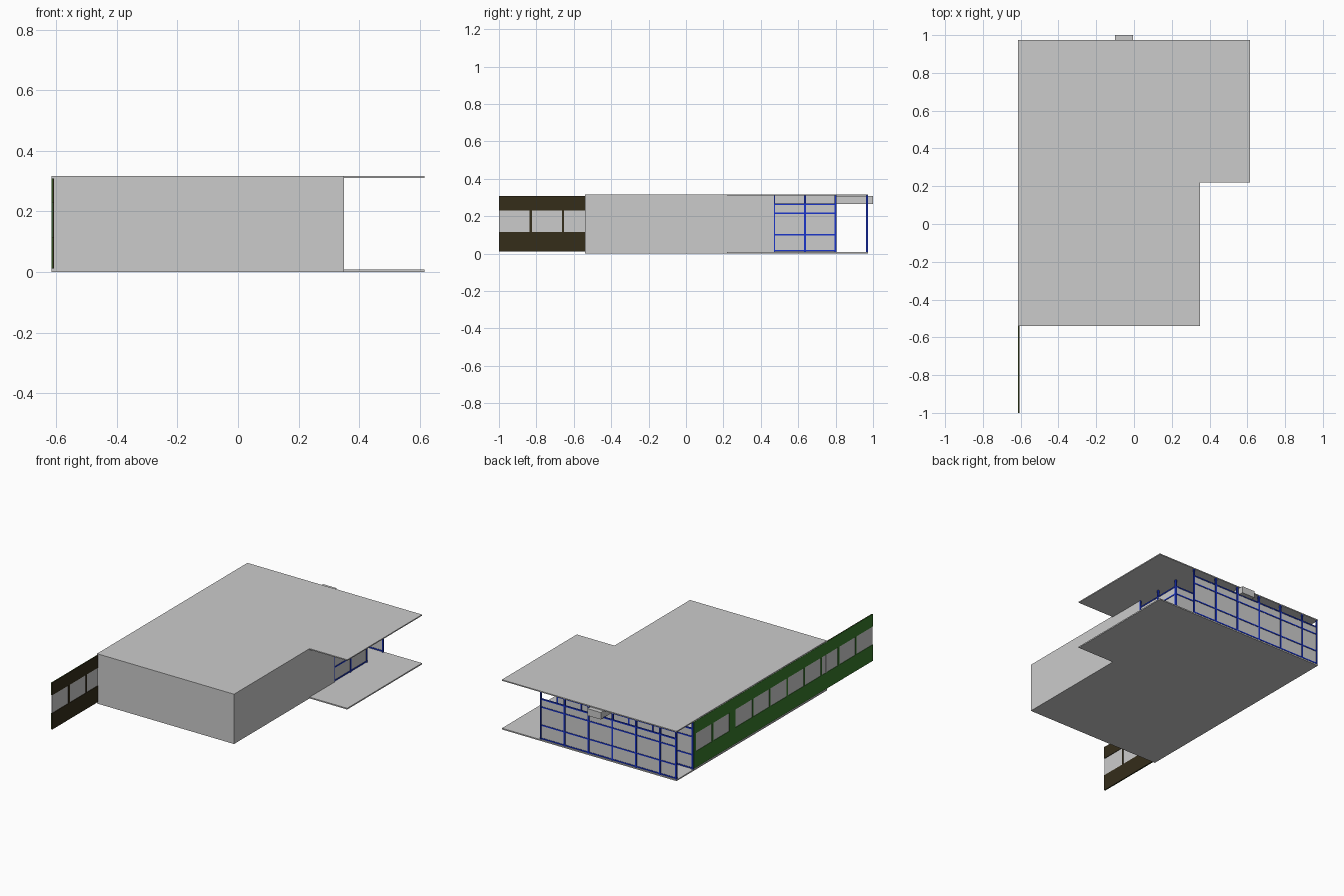
import bpy, bmesh

if "Cube" in bpy.data.objects:
    bpy.data.objects.remove(bpy.data.objects["Cube"])

def material(name, color):
    m = bpy.data.materials.new(name)
    m.diffuse_color = (*color, 1)
    m.use_nodes = True
    m.node_tree.nodes["Principled BSDF"].inputs["Base Color"].default_value = m.diffuse_color
    return m

BLUE = material("blue_frame", (0.01, 0.035, 0.6))
GREEN = material("green_cladding", (0.04, 0.2, 0.025))
BROWN = material("brown_lining", (0.035, 0.026, 0.01))

def boxes(name, spans, mat=None):
    """One object made of boxes, each given as (x0, x1, y0, y1, z0, z1)."""
    bm = bmesh.new()
    for x0, x1, y0, y1, z0, z1 in spans:
        verts = bmesh.ops.create_cube(bm, size=1)["verts"]
        for v in verts:
            v.co.x = x1 if v.co.x > 0 else x0
            v.co.y = y1 if v.co.y > 0 else y0
            v.co.z = z1 if v.co.z > 0 else z0
    return finish(name, bm, mat)

def finish(name, bm, mat=None):
    bmesh.ops.recalc_face_normals(bm, faces=bm.faces)
    me = bpy.data.meshes.new(name)
    bm.to_mesh(me)
    bm.free()
    ob = bpy.data.objects.new(name, me)
    bpy.context.collection.objects.link(ob)
    if mat:
        me.materials.append(mat)
    return ob

# L-shaped floor and roof slabs
PLAN = [(-0.615, -0.54), (0.35, -0.54), (0.35, 0.22),
        (0.615, 0.22), (0.615, 0.973), (-0.615, 0.973)]

def slab(name, z0, z1):
    bm = bmesh.new()
    face = bm.faces.new([bm.verts.new((x, y, z0)) for x, y in PLAN])
    ext = bmesh.ops.extrude_face_region(bm, geom=[face])["geom"]
    for v in ext:
        if isinstance(v, bmesh.types.BMVert):
            v.co.z = z1
    # close the underside if the extrusion consumed it
    if not face.is_valid:
        bmesh.ops.holes_fill(bm, edges=bm.edges)
    finish(name, bm)

slab("floor", 0.0, 0.008)
slab("roof", 0.31, 0.317)

# Solid walls
boxes("front_wall", [(-0.615, 0.35, -0.54, -0.53, 0.008, 0.31)])
boxes("right_wall", [(0.34, 0.35, -0.53, 0.47, 0.008, 0.31)])
boxes("left_inner_wall", [(-0.605, -0.60, -0.53, 0.80, 0.008, 0.31)])

# Glazed screens: posts, rails and a pane, along x or y
RAILS = (0.015, 0.10, 0.215, 0.265)

def screen(name, axis, at, stops):
    def place(a0, a1, half, z0, z1):
        if axis == "x":
            return (a0, a1, at - half, at + half, z0, z1)
        return (at - half, at + half, a0, a1, z0, z1)
    lo, hi = min(stops), max(stops)
    bars = [place(s - 0.005, s + 0.005, 0.005, 0.008, 0.31) for s in stops]
    bars += [place(lo, hi, 0.004, z - 0.004, z + 0.004) for z in RAILS]
    boxes(name + "_frame", bars, BLUE)
    boxes(name + "_glass", [place(lo, hi, 0.0015, 0.012, 0.265)])

across = [0.344 - 0.168 * i for i in range(6)] + [-0.609]
screen("outer_screen", "x", 0.967, across)
screen("inner_screen", "x", 0.80, across)
screen("side_screen", "y", 0.345, [0.472, 0.636, 0.80])

# Duct box crossing the corridor
boxes("duct_box", [(-0.10, -0.005, 0.805, 1.0, 0.265, 0.309)])

# Long left wall with a ribbon of windows, green outside and brown inside
Y0, Y1, SILL, HEAD = -1.0, 0.80, 0.115, 0.23
solid = [(-0.830 + 0.1725 * i, 0.012) for i in range(7)]
solid += [(0.41, 0.06), (0.61, 0.012), (0.79, 0.02)]

def ribbon(name, x0, x1, mat):
    parts = [(x0, x1, Y0, Y1, 0.012, SILL), (x0, x1, Y0, Y1, HEAD, 0.309)]
    parts += [(x0, x1, c - w / 2, c + w / 2, SILL, HEAD) for c, w in solid]
    boxes(name, parts, mat)

ribbon("left_cladding", -0.615, -0.612, GREEN)
ribbon("left_lining", -0.612, -0.607, BROWN)
boxes("left_windows", [(-0.6125, -0.6105, Y0, Y1 - 0.02, SILL, HEAD)])
